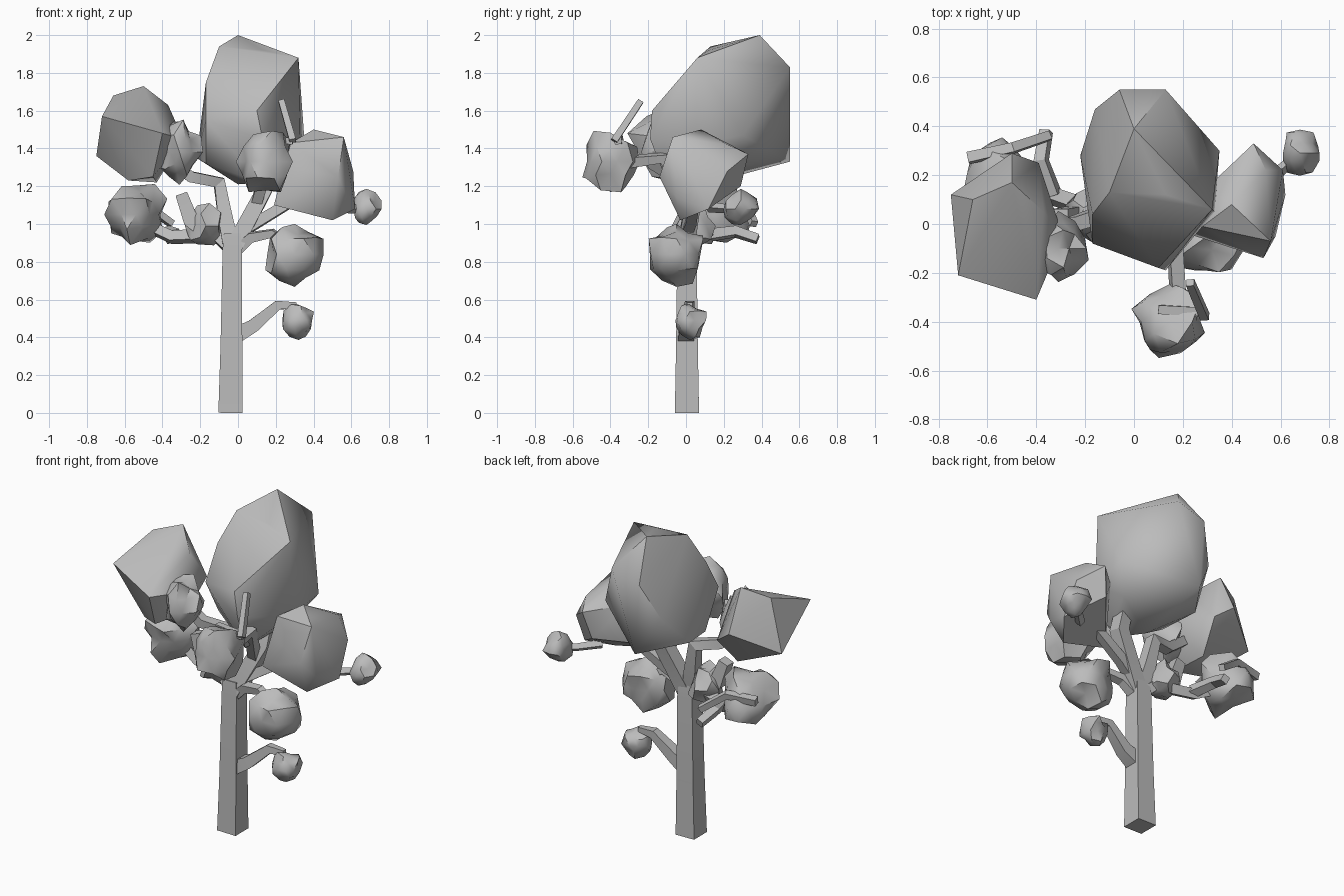
import bpy, bmesh, math, random
from mathutils import Vector, Matrix

random.seed(11)
cube = bpy.data.objects.get("Cube")
if cube:
    bpy.data.objects.remove(cube, do_unlink=True)

grey = bpy.data.materials.new("plain_grey")
grey.use_nodes = True
grey.diffuse_color = (0.5, 0.5, 0.5, 1)
grey.node_tree.nodes["Principled BSDF"].inputs["Base Color"].default_value = grey.diffuse_color


def finish(bm, name, angle):
    """Turn a bmesh into a shaded object with the shared material."""
    bmesh.ops.recalc_face_normals(bm, faces=bm.faces)
    mesh = bpy.data.meshes.new(name)
    bm.to_mesh(mesh)
    bm.free()
    mesh.materials.append(grey)
    mesh.shade_smooth()
    mesh.set_sharp_from_angle(angle=math.radians(angle))
    obj = bpy.data.objects.new(name, mesh)
    bpy.context.collection.objects.link(obj)


def limb(name, path, start, end):
    """Square tapering tube along a path, from half-width start to end."""
    bm = bmesh.new()
    pts = [Vector(p) for p in path]
    last = len(pts) - 1
    frame = Matrix.Identity(3)
    rings = []
    for i, p in enumerate(pts):
        tangent = (pts[min(i + 1, last)] - pts[max(i - 1, 0)]).normalized()
        turn = (frame @ Vector((0, 0, 1))).rotation_difference(tangent)
        frame = turn.to_matrix() @ frame
        half = start + (end - start) * i / last
        rings.append([bm.verts.new(p + frame @ Vector((x * half, y * half, 0)))
                      for x, y in ((-1, -1), (1, -1), (1, 1), (-1, 1))])
    for low, high in zip(rings, rings[1:]):
        for k in range(4):
            n = (k + 1) % 4
            bm.faces.new((low[k], low[n], high[n], high[k]))
    bm.faces.new(rings[0])
    bm.faces.new(rings[-1])
    finish(bm, name, 25)


def crown(name, points):
    """Large faceted foliage mass wrapped around a few corner points."""
    bm = bmesh.new()
    for p in points:
        bm.verts.new(p)
    hull = bmesh.ops.convex_hull(bm, input=bm.verts)
    spare = {v for v in hull["geom_interior"] + hull["geom_unused"]
             if isinstance(v, bmesh.types.BMVert)}
    bmesh.ops.delete(bm, geom=list(spare), context="VERTS")
    finish(bm, name, 42)


def tuft(name, centre, size):
    """Small crumpled foliage ball with random dents and spikes."""
    bm = bmesh.new()
    bmesh.ops.create_icosphere(bm, subdivisions=2, radius=1)
    for v in bm.verts:
        v.co *= random.uniform(0.74, 1.2)
        v.co = Vector(c + a * s for c, a, s in zip(centre, v.co, size))
    finish(bm, name, 45)


# Trunk
limb("trunk", [(-.04, .005, 0), (-.035, .005, .35), (-.03, .005, .87), (-.03, .005, .95)],
     .064, .045)

# Main branches
limb("crown_branch", [(-.02, 0, .88), (.15, .05, 1.2), (.15, .12, 1.4)], .045, .035)
limb("right_side_branch", [(-.04, 0, .9), (-.07, .03, 1.05), (-.1, .05, 1.22),
                           (-.25, 0, 1.25), (-.45, 0, 1.4)], .042, .025)
limb("left_side_branch", [(0, 0, .95), (.12, .03, 1.02), (.32, .05, 1.14)], .032, .025)
limb("front_branch", [(.1, .02, 1.12), (.17, -.12, 1.35), (.18, -.3, 1.33)], .028, .028)

# Lower branches and twigs
limb("mid_left_branch", [(-.02, 0, .85), (.07, -.02, .93), (.18, -.04, .95),
                         (.28, -.05, .88)], .03, .018)
limb("low_left_branch", [(-.03, 0, .4), (.08, 0, .46), (.21, .02, .57),
                         (.31, .02, .57)], .045, .015)
limb("low_right_branch", [(-.04, 0, .87), (-.12, .04, .94), (-.35, .12, .93),
                          (-.5, .16, 1)], .032, .026)
limb("outer_left_twig", [(.5, .12, 1.09), (.6, .22, 1.08), (.68, .29, 1.08)], .02, .014)
limb("rear_right_twig", [(-.33, .12, .94), (-.38, .26, .96), (-.36, .38, .92)], .028, .022)
limb("back_right_twig", [(-.68, .27, 1.1), (-.5, .31, 1.11), (-.35, .36, 1)], .022, .018)
limb("front_twig", [(.29, -.38, 1.44), (.23, -.24, 1.65)], .018, .016)
limb("front_cross_twig", [(.1, -.35, 1.45), (.29, -.36, 1.44)], .018, .018)
limb("inner_stub", [(-.18, .03, .98), (-.25, .03, 1.02), (-.3, .03, 1.16)], .05, .032)

# Large foliage masses
crown("top_crown", [
    (0, .39, 2), (-.1, .13, 1.94), (.13, .12, 1.92), (.32, .06, 1.88), (.13, .55, 1.83),
    (-.06, .55, 1.77), (-.16, .47, 1.55), (-.22, .28, 1.35),
    (-.17, .04, 1.75), (-.17, -.08, 1.55), (.1, -.18, 1.6), (.13, -.19, 1.45),
    (.35, .3, 1.47), (.33, .05, 1.42), (-.03, .55, 1.33), (0, .1, 1.21), (.12, -.1, 1.22),
    (-.17, .05, 1.32), (.25, .2, 1.32)])
crown("right_crown", [
    (-.5, .17, 1.73), (-.66, .1, 1.68), (-.72, -.21, 1.57), (-.4, -.31, 1.48),
    (-.37, .05, 1.63), (-.75, .12, 1.36), (-.5, .29, 1.48), (-.39, .25, 1.4),
    (-.58, -.1, 1.23), (-.43, .1, 1.22), (-.29, -.05, 1.45), (-.45, -.18, 1.25)])
crown("left_crown", [
    (.4, .08, 1.5), (.56, -.07, 1.46), (.54, .22, 1.42), (.28, -.01, 1.43), (.3, .15, 1.4),
    (.49, .33, 1.37), (.61, .22, 1.28), (.62, .12, 1.08), (.53, -.14, 1.25),
    (.58, -.05, 1.14), (.5, -.03, 1.02), (.19, -.03, 1.1), (.27, -.03, 1.3),
    (.45, .29, 1.2)])

# Small foliage tufts
tuft("front_tuft", (.15, -.4, 1.33), (.15, .15, .16))
tuft("lower_right_tuft", (-.54, .15, 1.05), (.16, .19, .16))
tuft("inner_right_tuft", (-.17, .04, .99), (.1, .1, .12))
tuft("crown_side_tuft", (-.31, -.1, 1.38), (.11, .13, .17))
tuft("mid_left_tuft", (.3, -.05, .84), (.15, .15, .16))
tuft("low_left_tuft", (.32, .02, .49), (.08, .09, .09))
tuft("outer_left_tuft", (.68, .29, 1.08), (.08, .09, .09))
